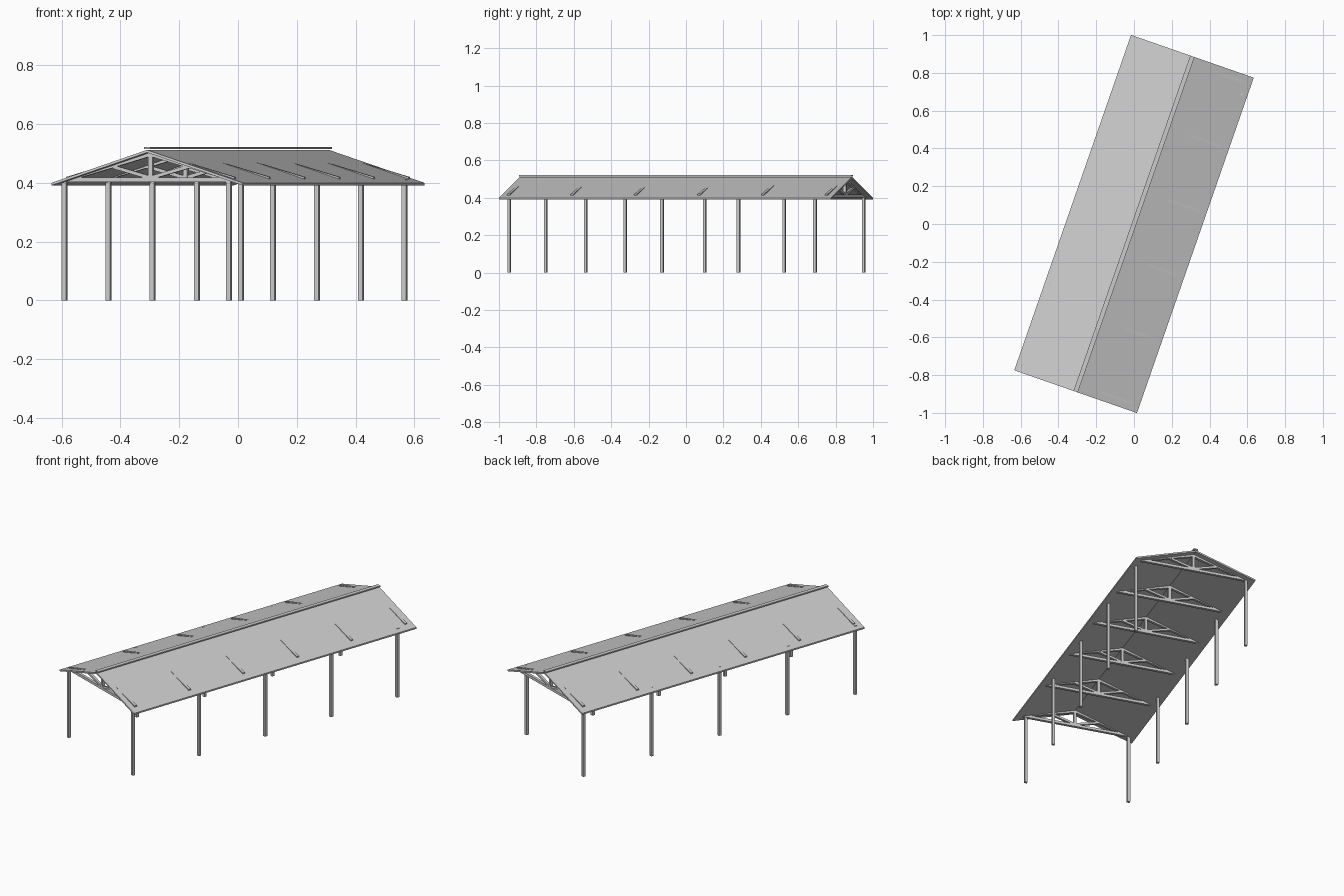
import bpy, bmesh, math
from mathutils import Matrix, Vector

if "Cube" in bpy.data.objects:
    bpy.data.objects.remove(bpy.data.objects["Cube"])

TURN = Matrix.Rotation(math.radians(-19.2), 4, 'Z')
HALF_L, HALF_W = 0.94, 0.344


def prism(bm, profile, y0, y1):
    """Extrude an (x, z) outline along y."""
    a = [bm.verts.new((x, y0, z)) for x, z in profile]
    b = [bm.verts.new((x, y1, z)) for x, z in profile]
    n = len(a)
    bm.faces.new(a)
    bm.faces.new(b[::-1])
    for i in range(n):
        bm.faces.new((a[i], b[i], b[(i + 1) % n], a[(i + 1) % n]))


def beam(bm, p, q, w, y, depth):
    """Straight timber from p to q in the (x, z) plane."""
    p, q = Vector(p), Vector(q)
    d = (q - p).normalized()
    n = Vector((-d.y, d.x)) * w / 2
    prism(bm, [p - n, q - n, q + n, p + n], y - depth / 2, y + depth / 2)


def finish(bm, name):
    bmesh.ops.recalc_face_normals(bm, faces=bm.faces)
    me = bpy.data.meshes.new(name)
    bm.to_mesh(me)
    bm.free()
    ob = bpy.data.objects.new(name, me)
    bpy.context.collection.objects.link(ob)
    ob.matrix_world = TURN
    return ob


# Roof sheet
bm = bmesh.new()
prism(bm, [(-HALF_W, 0.391), (0, 0.503), (HALF_W, 0.391),
           (HALF_W, 0.4), (0, 0.512), (-HALF_W, 0.4)], -HALF_L, HALF_L)
finish(bm, "roof")

# Ridge cap
bm = bmesh.new()
prism(bm, [(-0.012, 0.515), (0.012, 0.515), (0.012, 0.522), (-0.012, 0.522)],
      -HALF_L, HALF_L)
finish(bm, "ridge_cap")

# Six trusses: bottom chord, king post, rafters and diagonal webs
for i in range(6):
    y = -0.9 + 0.36 * i
    bm = bmesh.new()
    beam(bm, (-0.303, 0.41), (0.303, 0.41), 0.015, y, 0.016)
    beam(bm, (0, 0.41), (0, 0.5), 0.016, y, 0.016)
    for s in (-1, 1):
        prism(bm, [(s * 0.303, 0.403), (s * 0.303, 0.42), (0, 0.507), (0, 0.490)],
              y - 0.008, y + 0.008)
        beam(bm, (0, 0.417), (s * 0.14, 0.456), 0.012, y, 0.014)
    finish(bm, f"truss_{i + 1}")

# Columns: two rows of five
rows = {"left_column": ((-0.59, -0.75), (0.01, 0.95)),
        "right_column": ((-0.03, -0.945), (0.567, 0.69))}
for name, (a, b) in rows.items():
    for i in range(5):
        p = Vector(a).lerp(Vector(b), i / 4)
        bm = bmesh.new()
        r = 0.008
        prism(bm, [(-r, 0), (r, 0), (r, 0.411), (-r, 0.411)], -r, r)
        ob = finish(bm, f"{name}_{i + 1}")
        ob.matrix_world = Matrix.Translation((p.x, p.y, 0)) @ TURN
